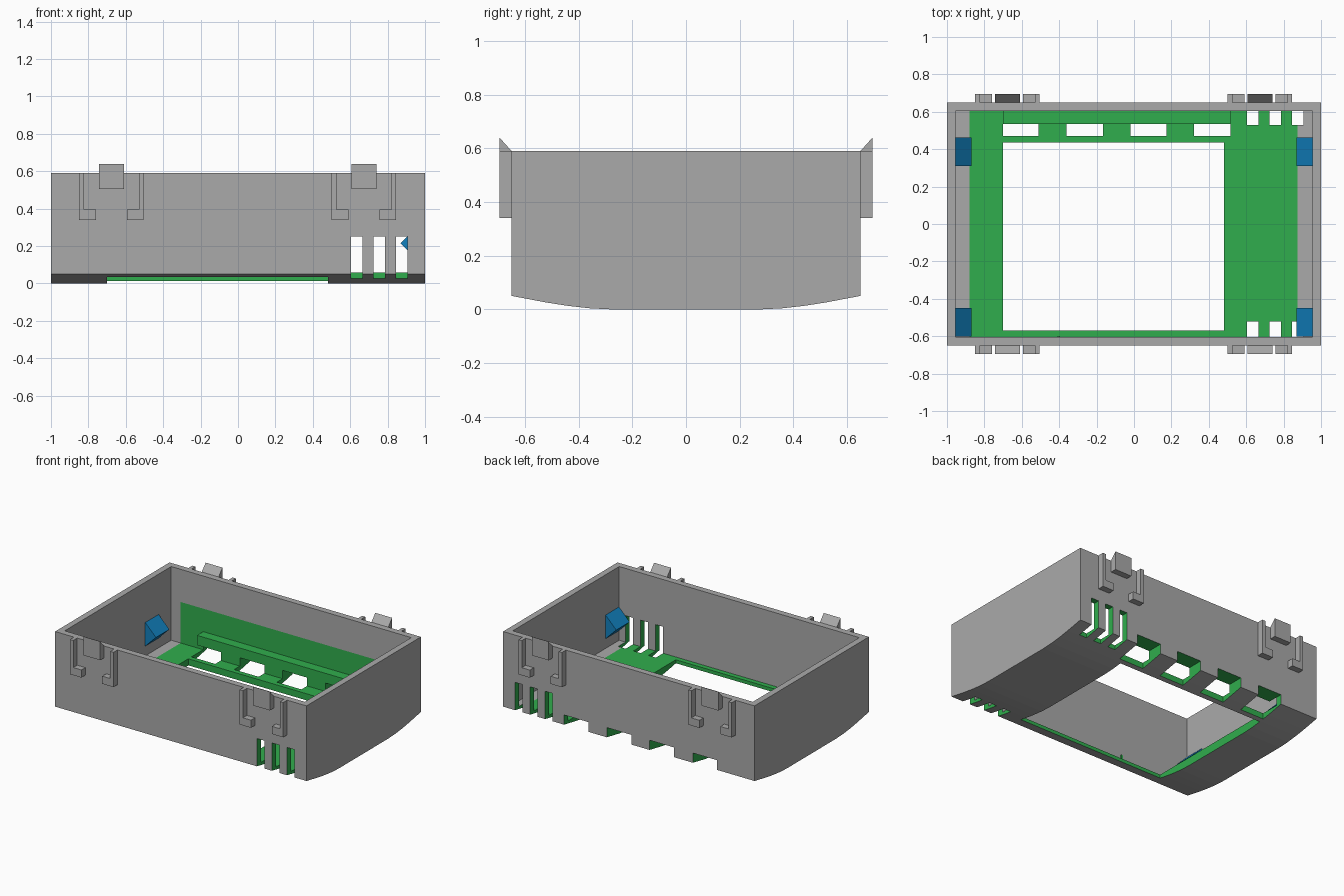
import bpy, bmesh

if "Cube" in bpy.data.objects:
    bpy.data.objects.remove(bpy.data.objects["Cube"])


def material(name, rgb):
    m = bpy.data.materials.new(name)
    m.diffuse_color = (*rgb, 1)
    m.use_nodes = True
    m.node_tree.nodes["Principled BSDF"].inputs["Base Color"].default_value = m.diffuse_color
    return m


MATS = [material("grey", (0.40, 0.40, 0.40)),
        material("green", (0.03, 0.42, 0.075)),
        material("blue", (0.006, 0.22, 0.52))]
GREY, GREEN, BLUE = 0, 1, 2


def finish(name, bm, mat=None):
    """Turn a bmesh into an object with the shared colour slots."""
    bmesh.ops.recalc_face_normals(bm, faces=bm.faces)
    if mat is not None:
        for f in bm.faces:
            f.material_index = mat
    me = bpy.data.meshes.new(name)
    bm.to_mesh(me)
    bm.free()
    for m in MATS:
        me.materials.append(m)
    ob = bpy.data.objects.new(name, me)
    bpy.context.collection.objects.link(ob)
    return ob


def box(bm, x0, x1, y0, y1, z0, z1):
    verts = bmesh.ops.create_cube(bm, size=1)["verts"]
    for v in verts:
        v.co = (x1 if v.co.x > 0 else x0,
                y1 if v.co.y > 0 else y0,
                z1 if v.co.z > 0 else z0)


def prism(bm, points, offset):
    """Extrude a closed outline of 3D points by an offset vector."""
    f = bm.faces.new([bm.verts.new(p) for p in points])
    r = bmesh.ops.extrude_face_region(bm, geom=[f])
    bmesh.ops.translate(bm, vec=offset, verts=[
        e for e in r["geom"] if isinstance(e, bmesh.types.BMVert)])


def cut(target, cutter):
    mod = target.modifiers.new("cut", "BOOLEAN")
    mod.operation = "DIFFERENCE"
    mod.solver = "EXACT"
    mod.object = cutter
    cutter.hide_render = True
    bpy.context.view_layer.objects.active = target
    bpy.ops.object.modifier_apply(modifier=mod.name)
    bpy.data.objects.remove(cutter)


W, D, H, WALL, FLOOR = 1.0, 0.65, 0.59, 0.045, 0.06
G0, G1 = -0.88, 0.875            # green lining extent in x

# Tray body with a gently curved underside
half = [(0.28, 0), (0.36, 0.004), (0.44, 0.013), (0.52, 0.0255), (D, 0.05), (D, H)]
outline = half + [(-y, z) for y, z in reversed(half)]
bm = bmesh.new()
prism(bm, [(-W, y, z) for y, z in outline], (2 * W, 0, 0))
body = finish("tray_body", bm, GREY)

# Hollow interior, with green floor and green lower back wall
bm = bmesh.new()
box(bm, -W + WALL, W - WALL, -D + WALL, D - WALL, FLOOR, 1)
for co, no in (((G0, 0, 0), (1, 0, 0)), ((G1, 0, 0), (1, 0, 0)), ((0, 0, 0.355), (0, 0, 1))):
    bmesh.ops.bisect_plane(bm, geom=bm.verts[:] + bm.edges[:] + bm.faces[:],
                           plane_co=co, plane_no=no)
for f in bm.faces:
    c = f.calc_center_median()
    lining = c.z < FLOOR + 0.001 or (c.y > D - WALL - 0.001 and c.z < 0.355)
    f.material_index = GREEN if lining and G0 < c.x < G1 else GREY
cut(body, finish("interior_cutter", bm))

# Floor window, side vents and rear notches, all with green edges
notches = [(-0.70, -0.51), (-0.36, -0.165), (-0.02, 0.175), (0.32, 0.515)]
bm = bmesh.new()
box(bm, -0.70, 0.48, -0.57, 0.435, -0.2, 0.2)
for x in (0.605, 0.725, 0.845):
    box(bm, x, x + 0.06, -0.8, -0.522, -0.2, 0.25)
    box(bm, x, x + 0.06, 0.528, 0.8, -0.2, 0.25)
for a, b in notches:
    box(bm, a, b, 0.47, 0.8, -0.2, 0.12)
cut(body, finish("opening_cutter", bm, GREEN))

# Inner rail above the rear notches, standing on short posts
bm = bmesh.new()
box(bm, -0.70, 0.515, 0.535, D - WALL, 0.12, 0.19)
for (_, a), (b, _) in zip(notches, notches[1:]):
    box(bm, a, b, 0.535, D - WALL, FLOOR, 0.12)
finish("rear_rail", bm, GREEN)

# Small fin on the inner front wall
bm = bmesh.new()
box(bm, -0.41, -0.395, -D + WALL, -D + WALL + 0.006, FLOOR, 0.11)
finish("front_fin", bm, GREEN)

# Blue triangular catches on the side walls
for s, side in ((-1, "left"), (1, "right")):
    for y, end in ((-0.602, "front"), (0.31, "rear")):
        bm = bmesh.new()
        prism(bm, [(s * 0.955, y, 0.13), (s * 0.87, y, 0.215), (s * 0.955, y, 0.30)],
              (0, 0.152, 0))
        finish(f"{side}_{end}_catch", bm, BLUE)

# Outside clips: a bevelled tab between two L-shaped brackets
OUT = 0.695
for s, end in ((-1, "front"), (1, "rear")):
    for cx, side in ((-0.677, "left"), (0.673, "right")):
        bm = bmesh.new()
        prism(bm, [(cx - 0.067, s * y, z) for y, z in
                   ((D, 0.505), (OUT, 0.505), (OUT, 0.64), (D, H))], (0.134, 0, 0))
        finish(f"{end}_{side}_tab", bm, GREY)
        bm = bmesh.new()
        for m in (-1, 1):
            shape = ((0.173, H), (0.173, 0.34), (0.083, 0.34),
                     (0.083, 0.395), (0.147, 0.395), (0.147, H))
            prism(bm, [(cx + m * x, s * D, z) for x, z in shape], (0, s * (OUT - D), 0))
        finish(f"{end}_{side}_brackets", bm, GREY)
